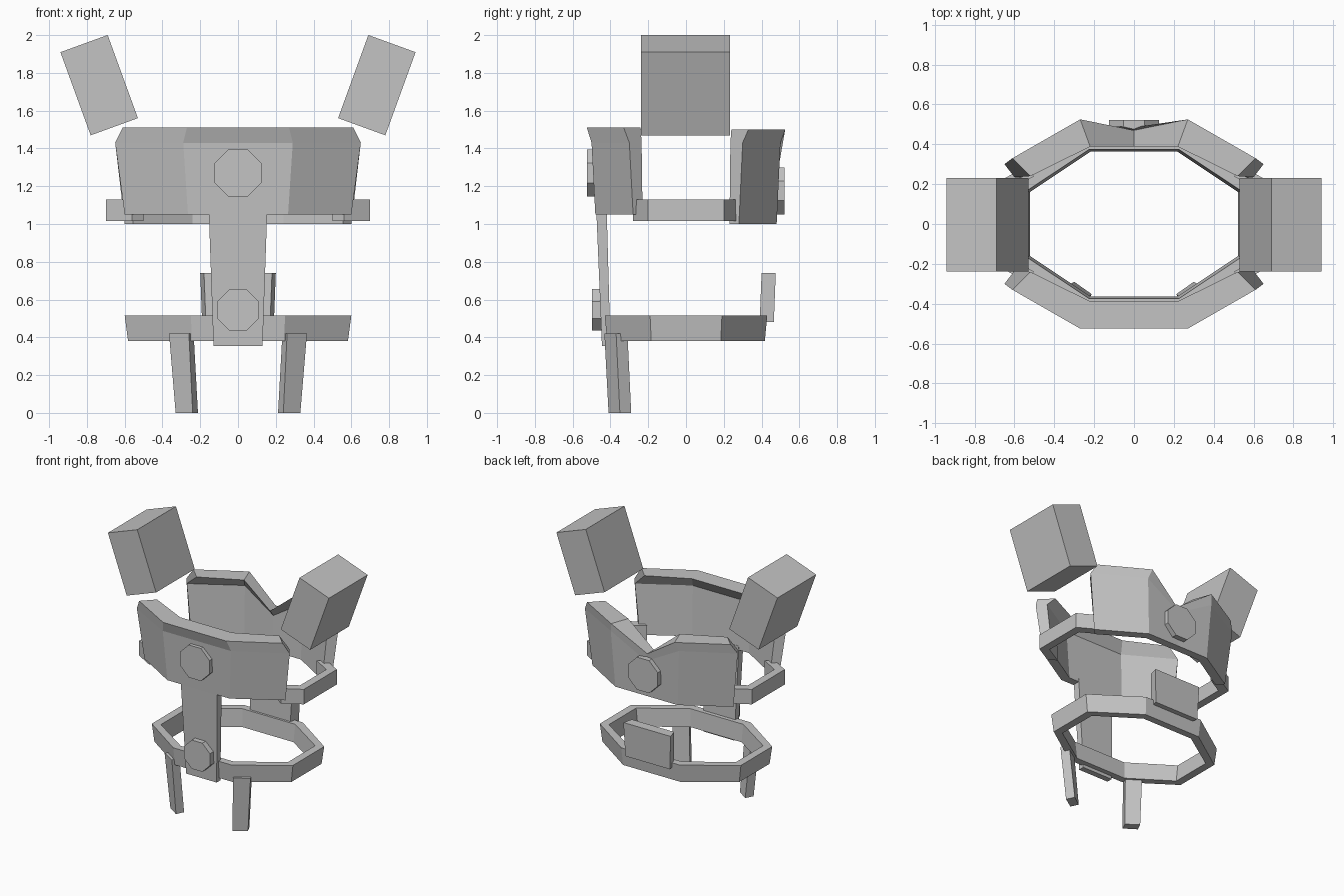
import bpy, bmesh, math
from mathutils import Matrix

if "Cube" in bpy.data.objects:
    bpy.data.objects.remove(bpy.data.objects["Cube"])

grey = bpy.data.materials.new("plain grey")
grey.diffuse_color = (0.55, 0.55, 0.55, 1)
grey.use_nodes = True
grey.node_tree.nodes["Principled BSDF"].inputs["Base Color"].default_value = grey.diffuse_color


def finish(name, bm):
    bmesh.ops.recalc_face_normals(bm, faces=bm.faces[:])
    mesh = bpy.data.meshes.new(name)
    bm.to_mesh(mesh)
    bm.free()
    mesh.materials.append(grey)
    obj = bpy.data.objects.new(name, mesh)
    bpy.context.collection.objects.link(obj)
    return obj


def loft(name, sections, closed=False):
    """Skin a row of equal cross-sections; cap the ends unless it is a loop."""
    bm = bmesh.new()
    rows = [[bm.verts.new(p) for p in s] for s in sections]
    n = len(rows[0])
    for i in range(len(rows) if closed else len(rows) - 1):
        a, b = rows[i], rows[(i + 1) % len(rows)]
        for k in range(n):
            bm.faces.new((a[k], a[(k + 1) % n], b[(k + 1) % n], b[k]))
    if not closed:
        bm.faces.new(rows[0])
        bm.faces.new(rows[-1])
    return finish(name, bm)


def slab(name, bottom, top, z0, z1, side=1):
    """Solid between two outlines at two heights."""
    return loft(name, [[(x * side, y, z) for x, y in pts]
                       for pts, z in ((bottom, z0), (top, z1))])


def plate(name, back, rows, dip=None):
    """Wrapped chest plate; rows hold end x, end y, corner x, corner y, z."""
    sections = []
    for col in (-2, -1, 0, 1, 2):
        s = []
        for i, (ex, ey, cx, cy, z) in enumerate(rows):
            if abs(col) == 2:
                x, y = ex, ey
            else:
                x, y = cx * abs(col), cy
                if col == 0 and dip and i in dip:
                    y, z = dip[i]
            s.append((math.copysign(x, col), y * back, z))
        sections.append(s)
    return loft(name, sections)


def disc(name, z, radius, y0, y1):
    """Eight-sided boss with flats on top and sides, facing along y."""
    bm = bmesh.new()
    bmesh.ops.create_cone(bm, cap_ends=True, segments=8, depth=abs(y1 - y0),
                          radius1=radius / math.cos(math.pi / 8),
                          radius2=radius / math.cos(math.pi / 8))
    turn = Matrix.Rotation(math.pi / 2, 4, 'X') @ Matrix.Rotation(math.pi / 8, 4, 'Z')
    # make sure a flat lies on top whatever the start angle
    bm.transform(turn)
    top = max(v.co.z for v in bm.verts)
    if top > radius * 1.04:
        bm.transform(Matrix.Rotation(math.pi / 8, 4, 'Y'))
    bm.transform(Matrix.Translation((0, (y0 + y1) / 2, z)))
    return finish(name, bm)


# Front and back chest plates with a flared upper rim
def plate_rows(z0, z1, z2):
    return [(0.60, 0.28, 0.265, 0.48, z0), (0.65, 0.30, 0.29, 0.50, z1),
            (0.61, 0.33, 0.27, 0.525, z2), (0.52, 0.24, 0.22, 0.388, z2),
            (0.60, 0.235, 0.25, 0.44, z1), (0.555, 0.23, 0.24, 0.42, z0)]


plate("front_chest_plate", -1, plate_rows(1.05, 1.43, 1.51))
plate("back_chest_plate", 1, plate_rows(1.0, 1.43, 1.50),
      {1: (0.485, 1.27), 2: (0.47, 1.32), 3: (0.39, 1.32), 4: (0.43, 1.27)})

# Waist belt: eight-sided tapered hoop
quarter = [(0.6, 0.19), (0.25, 0.43)]
loop = quarter + [(-x, y) for x, y in quarter[::-1]]
loop += [(-x, -y) for x, y in loop]
loft("belt", [[(x * 0.97, y * 0.97, 0.38), (x, y, 0.515),
               (x * 0.9, y * 0.87, 0.515), (x * 0.87, y * 0.845, 0.38)]
              for x, y in loop], closed=True)

# Front tabard strap
loft("front_strap", [
    [(-0.13, -0.445, 0.355), (0.13, -0.445, 0.355), (0.13, -0.40, 0.355), (-0.13, -0.40, 0.355)],
    [(-0.155, -0.475, 1.08), (0.155, -0.475, 1.08), (0.155, -0.42, 1.08), (-0.155, -0.42, 1.08)]])

# Round bosses
disc("chest_boss", 1.27, 0.125, -0.525, -0.475)
disc("belt_boss", 0.545, 0.11, -0.498, -0.44)
disc("back_boss", 1.175, 0.125, 0.47, 0.522)

# Back pouch
slab("back_pouch", [(-0.17, 0.39), (0.17, 0.39), (0.19, 0.465), (-0.19, 0.465)],
     [(-0.18, 0.40), (0.18, 0.40), (0.2, 0.475), (-0.2, 0.475)], 0.48, 0.74)

for side, label in ((-1, "left"), (1, "right")):
    # Tilted shoulder block
    bm = bmesh.new()
    bmesh.ops.create_cube(bm, size=1, matrix=(
        Matrix.Translation((0.735 * side, -0.003, 1.735))
        @ Matrix.Rotation(math.radians(20 * side), 4, 'Y')
        @ Matrix.Diagonal((0.266, 0.47, 0.468, 1))))
    finish(label + "_shoulder_block", bm)

    # Underarm band joining the two plates
    path = [((0.56, -0.28), (0.50, -0.24)), ((0.70, -0.20), (0.64, -0.16)),
            ((0.70, 0.20), (0.64, 0.16)), ((0.56, 0.28), (0.50, 0.24))]
    loft(label + "_side_band", [[(o[0] * side, o[1], 1.015), (o[0] * side, o[1], 1.13),
                                 (i[0] * side, i[1], 1.13), (i[0] * side, i[1], 1.015)]
                                for o, i in path])

    # Hanging thigh strap
    slab(label + "_thigh_strap",
         [(0.24, -0.41), (0.33, -0.35), (0.30, -0.29), (0.212, -0.352)],
         [(0.26, -0.432), (0.365, -0.37), (0.335, -0.31), (0.235, -0.375)], 0.0, 0.42, side)
